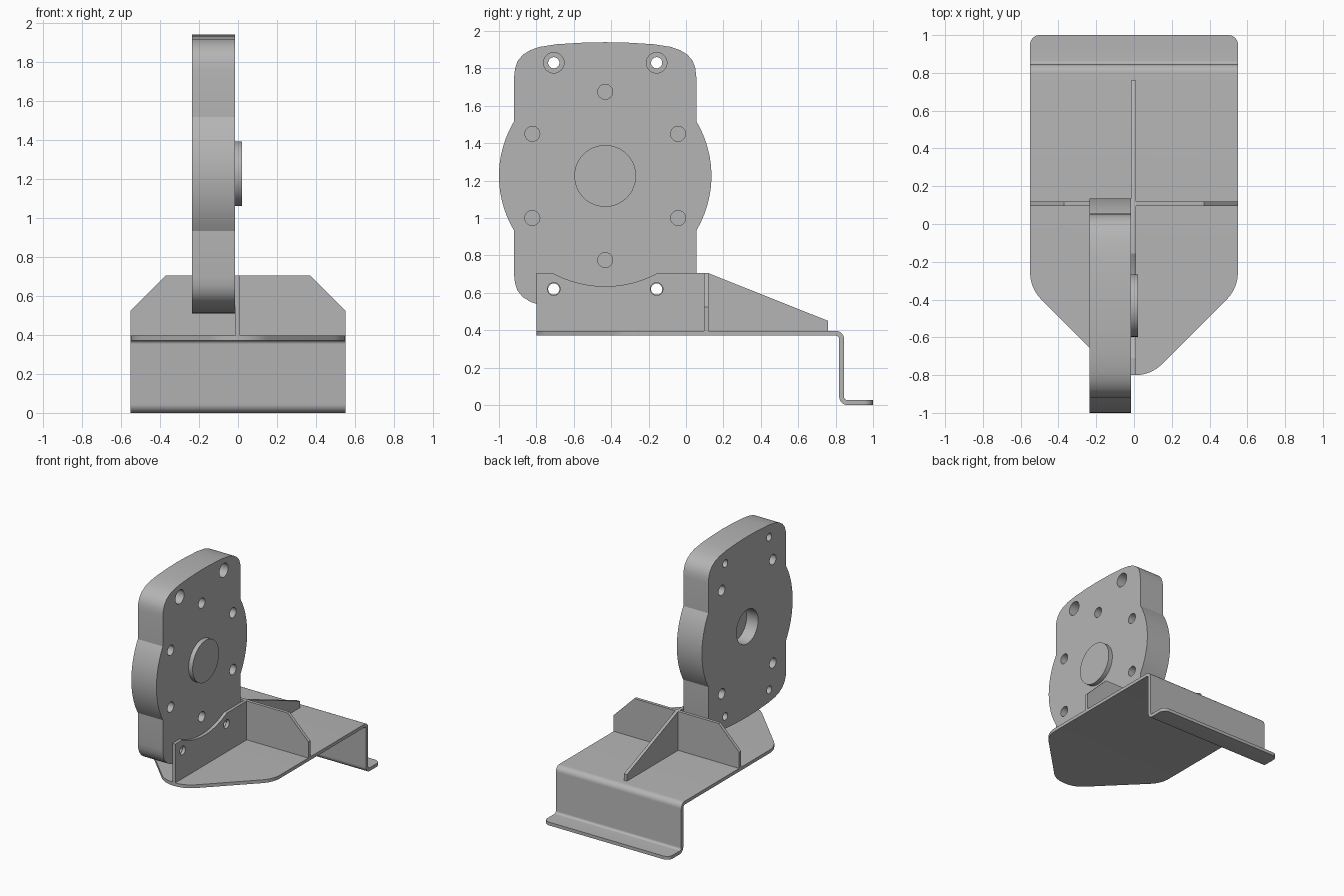
import bpy, bmesh
from math import sin, cos, pi, radians, sqrt, atan2, tan
from mathutils import Vector

if "Cube" in bpy.data.objects:
    bpy.data.objects.remove(bpy.data.objects["Cube"])

grey = bpy.data.materials.new("metal grey")
grey.use_nodes = True
grey.diffuse_color = (0.46, 0.46, 0.46, 1)
grey.node_tree.nodes["Principled BSDF"].inputs["Base Color"].default_value = grey.diffuse_color

# Maps a profile point (a, b) at depth d into space, by extrusion axis
PLACE = {"x": lambda a, b, d: (d, a, b),
         "y": lambda a, b, d: (a, d, b),
         "z": lambda a, b, d: (a, b, d)}


def prism(name, pts, axis, lo, hi):
    """Extrude a closed profile between two depths along an axis."""
    bm = bmesh.new()
    ends = [[bm.verts.new(PLACE[axis](a, b, d)) for a, b in pts] for d in (lo, hi)]
    n = len(pts)
    for ring in ends:
        bm.faces.new(ring)
    for i in range(n):
        j = (i + 1) % n
        bm.faces.new((ends[0][i], ends[0][j], ends[1][j], ends[1][i]))
    bmesh.ops.recalc_face_normals(bm, faces=bm.faces)
    mesh = bpy.data.meshes.new(name)
    bm.to_mesh(mesh)
    bm.free()
    mesh.materials.append(grey)
    ob = bpy.data.objects.new(name, mesh)
    bpy.context.collection.objects.link(ob)
    return ob


def arc(cx, cy, r, start, end, n=8):
    angles = [radians(start + (end - start) * i / n) for i in range(n + 1)]
    return [(cx + r * cos(a), cy + r * sin(a)) for a in angles]


def circle(cx, cy, r, n=32):
    return arc(cx, cy, r, 0, 360, n)[:-1]


def rounded(corners):
    """Round each (x, y, radius) corner of a convex outline."""
    pts = []
    for i, (x, y, r) in enumerate(corners):
        p = Vector((x, y))
        u = (Vector(corners[i - 1][:2]) - p).normalized()
        v = (Vector(corners[(i + 1) % len(corners)][:2]) - p).normalized()
        half = u.angle(v) / 2
        centre = p + (u + v).normalized() * r / sin(half)
        a = p + u * r / tan(half) - centre
        b = p + v * r / tan(half) - centre
        start = atan2(a.y, a.x)
        sweep = (atan2(b.y, b.x) - start + pi) % (2 * pi) - pi
        pts += [(centre.x + r * cos(start + sweep * k / 10),
                 centre.y + r * sin(start + sweep * k / 10)) for k in range(11)]
    return pts


def cut(ob, tool, operation="DIFFERENCE"):
    """Apply a boolean and discard the tool."""
    mod = ob.modifiers.new("cut", "BOOLEAN")
    mod.operation = operation
    mod.solver = "EXACT"
    mod.object = tool
    tool.hide_render = True
    bpy.context.view_layer.objects.active = ob
    bpy.ops.object.modifier_apply(modifier=mod.name)
    bpy.data.objects.remove(tool)


def drill(ob, y, z, r, lo, hi):
    cut(ob, prism("drill", circle(y, z, r), "x", lo, hi))


# Bent base sheet: side profile trimmed to the plan outline
profile = ([(-0.8, 0.371), (-0.8, 0.397)]
           + arc(0.8, 0.352, 0.045, 90, 0) + arc(0.864, 0.045, 0.019, 180, 270)
           + [(1, 0.026), (1, 0)]
           + arc(0.864, 0.045, 0.045, 270, 180) + arc(0.8, 0.352, 0.019, 0, 90))
base = prism("base_sheet", profile, "x", -0.7, 0.7)
plan = rounded([(0.55, 1, 0.05), (-0.55, 1, 0.05), (-0.55, -0.34, 0.2),
                (-0.09, -0.8, 0.2), (0.09, -0.8, 0.2), (0.55, -0.34, 0.2)])
cut(base, prism("plan", plan, "z", -0.1, 0.6), "INTERSECT")

CY, CZ = -0.432, 1.225          # hub axis
FACE, BACK = -0.015, -0.235     # the two faces of the housing
bolts = [(CY + sy * 0.275, CZ + sz * 0.605) for sy in (-1, 1) for sz in (-1, 1)]

# Mounting web with a scooped top edge and a sloping tail
scoop = arc(CY, CZ, 0.59, 242, 298, 24)
web = prism("mounting_web", [(-0.8, 0.396), (-0.8, 0.705)] + scoop
            + [(0.12, 0.705), (0.76, 0.45), (0.76, 0.396)], "x", FACE, 0.01)
for y, z in bolts:
    if z < CZ:
        drill(web, y, z, 0.034, -0.1, 0.1)

# Cross gussets, one on each side of the web
for side, s, inner in (("left", 1, 0.01), ("right", -1, 0.015)):
    prism(side + "_gusset", [(s * inner, 0.396), (s * 0.55, 0.396), (s * 0.55, 0.525),
                             (s * 0.37, 0.705), (s * inner, 0.705)], "y", 0.095, 0.12)

# Housing outline: one quarter, mirrored both ways
R, HALF = 0.568, 0.487
limit = atan2(sqrt(R * R - HALF * HALF), HALF) * 180 / pi
quarter = arc(0, 0, R, 0, limit, 10) + [
    (HALF, 0.53), (0.482, 0.575), (0.468, 0.615), (0.44, 0.648), (0.4, 0.673),
    (0.35, 0.69), (0.26, 0.704), (0.13, 0.712), (0, 0.715)]
half = quarter + [(-a, b) for a, b in quarter[-2::-1]]
outline = half + [(a, -b) for a, b in half[-2:0:-1]]
housing = prism("housing", [(CY + a, CZ + b) for a, b in outline], "x", BACK, FACE)

# Through bolts, with counterbores on the upper pair
for y, z in bolts:
    drill(housing, y, z, 0.03, -0.4, 0.2)
    if z > CZ:
        drill(housing, y, z, 0.055, FACE - 0.1, 0.2)
# Ring of blind holes on the web side
for k in range(6):
    a = radians(90 + 60 * k)
    drill(housing, CY + 0.45 * cos(a), CZ + 0.45 * sin(a), 0.04, FACE - 0.06, 0.2)
# Four blind holes and a shaft recess on the other side
for sy in (-1, 1):
    for sz in (-1, 1):
        drill(housing, CY + sy * 0.32, CZ + sz * 0.41, 0.04, -0.4, BACK + 0.06)
drill(housing, CY, CZ, 0.135, -0.4, BACK + 0.1)

# Pilot boss
prism("pilot_boss", circle(CY, CZ, 0.165, 64), "x", FACE - 0.01, 0.02)

# Smooth the curved surfaces, keep edges crisp
bpy.ops.object.select_all(action="DESELECT")
for ob in bpy.context.collection.objects:
    if ob.type == "MESH":
        ob.select_set(True)
        bpy.context.view_layer.objects.active = ob
bpy.ops.object.shade_smooth_by_angle(angle=radians(25))
